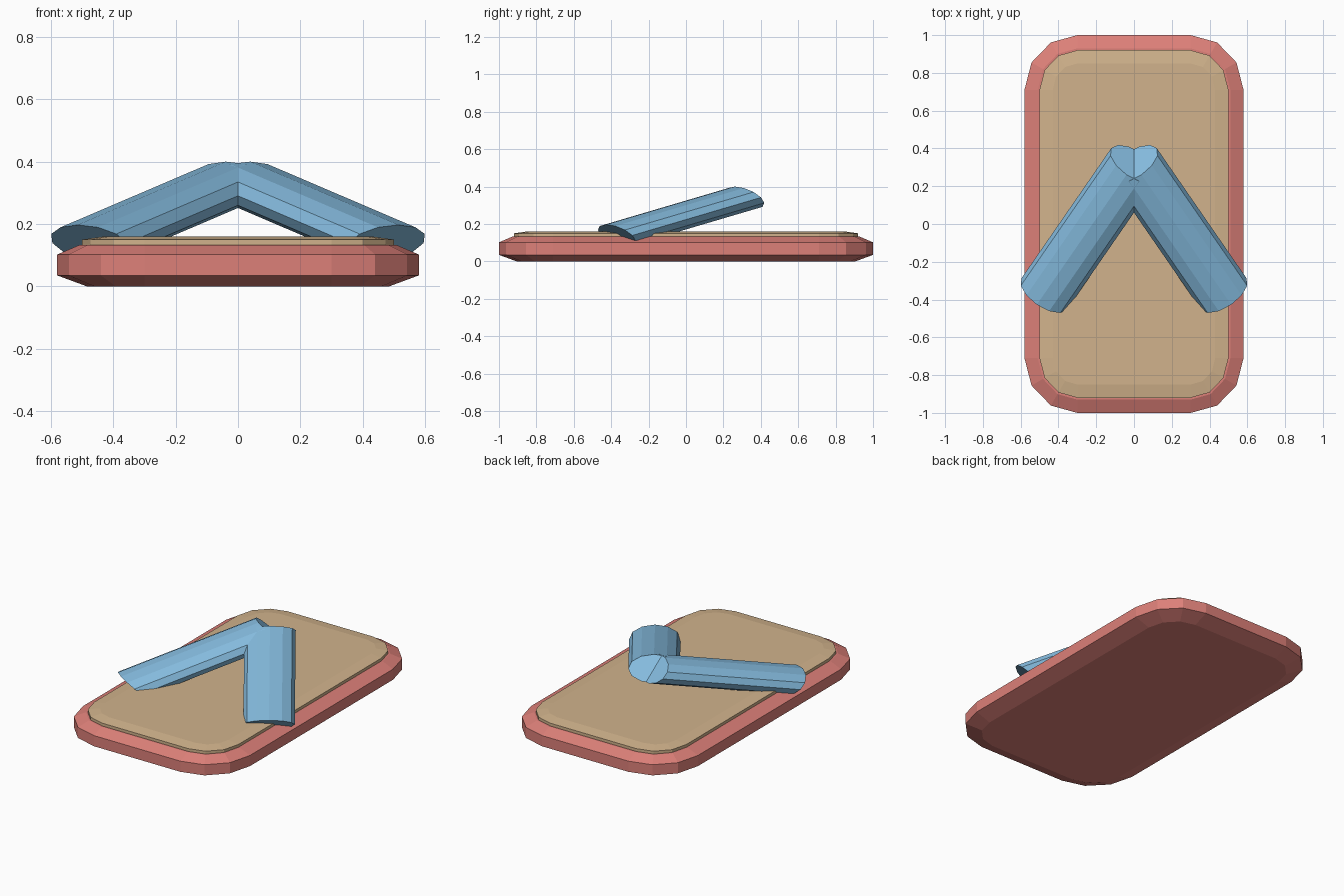
import bpy, math
from mathutils import Vector, Matrix

if "Cube" in bpy.data.objects:
    bpy.data.objects.remove(bpy.data.objects["Cube"])


def material(name, rgb):
    m = bpy.data.materials.new(name)
    m.diffuse_color = (*rgb, 1)
    m.use_nodes = True
    m.node_tree.nodes["Principled BSDF"].inputs["Base Color"].default_value = m.diffuse_color
    return m


RED = material("coral red", (0.72, 0.215, 0.19))
TAN = material("tan", (0.64, 0.45, 0.262))
BLUE = material("sky blue", (0.235, 0.50, 0.735))


def make_object(name, verts, faces, mat):
    me = bpy.data.meshes.new(name)
    me.from_pydata(verts, [], faces)
    me.materials.append(mat)
    ob = bpy.data.objects.new(name, me)
    bpy.context.collection.objects.link(ob)
    return ob


def lofted(name, rings, mat):
    """Skin a stack of equal-length rings and cap both ends."""
    n = len(rings[0])
    verts = [p for r in rings for p in r]
    faces = [tuple(reversed(range(n))),
             tuple(range((len(rings) - 1) * n, len(rings) * n))]
    for k in range(len(rings) - 1):
        for i in range(n):
            j = (i + 1) % n
            faces.append((k * n + i, k * n + j, (k + 1) * n + j, (k + 1) * n + i))
    return make_object(name, verts, faces, mat)


def slab_ring(inset, z):
    """Rounded rectangle with three-segment corners."""
    pts = []
    for q, (sx, sy) in enumerate([(1, 1), (-1, 1), (-1, -1), (1, -1)]):
        for k in range(4):
            a = math.radians(90 * q + 30 * k)
            pts.append((sx * 0.30 + (0.28 - inset) * math.cos(a),
                        sy * 0.71 + (0.29 - inset) * math.sin(a), z))
    return pts


# sole and footbed
lofted("sole", [slab_ring(i, z) for i, z in
                [(0.095, 0), (0, 0.035), (0, 0.102), (0.07, 0.132)]], RED)
lofted("footbed", [slab_ring(i, z) for i, z in
                   [(0.08, 0.125), (0.08, 0.15), (0.15, 0.16)]], TAN)

# straps: round 12-sided tubes flattened in height
R, FLAT, SIDES = 0.1465, 0.45, 12
for side, label in ((1, "right"), (-1, "left")):
    low = Vector((side * 0.475, -0.37, 0.139 / FLAT))
    high = Vector((0, 0.318, 0.342 / FLAT))
    axis = (high - low).normalized()
    across = axis.cross(Vector((0, 0, 1))).normalized()
    up = across.cross(axis)
    rings = []
    for c in (low, high):
        ring = []
        for k in range(SIDES):
            a = 2 * math.pi * k / SIDES
            p = c + R * (across * math.cos(a) + up * math.sin(a))
            ring.append((p.x, p.y, p.z * FLAT))
        rings.append(ring)
    ob = lofted(label + "_strap", rings, BLUE)
    # keep face normals outward
    ob.data.flip_normals() if sum(
        f.normal.dot(f.center - sum((v.co for v in ob.data.vertices), Vector()) / (2 * SIDES))
        for f in ob.data.polygons) < 0 else None
